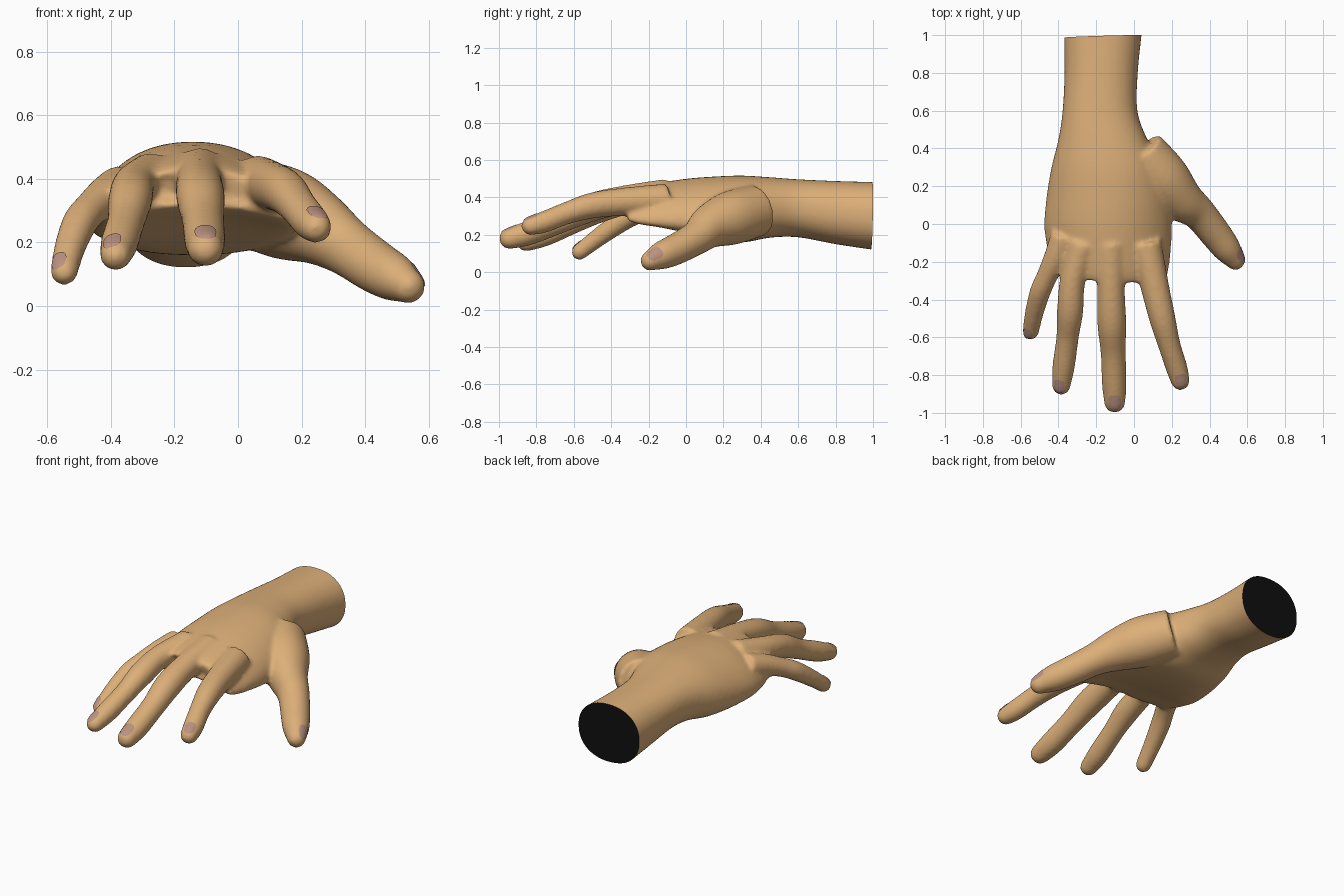
import bpy, bmesh, math
from mathutils import Vector

if "Cube" in bpy.data.objects:
    bpy.data.objects.remove(bpy.data.objects["Cube"])


def material(name, rgb):
    m = bpy.data.materials.new(name)
    m.diffuse_color = (*rgb, 1)
    m.use_nodes = True
    m.node_tree.nodes["Principled BSDF"].inputs["Base Color"].default_value = m.diffuse_color
    return m


skin = material("skin", (0.72, 0.43, 0.19))
nail_mat = material("nail", (0.50, 0.29, 0.22))
black = material("wrist_cut", (0.005, 0.005, 0.005))


def spline(pts, n):
    """Catmull-Rom through tuples of any length."""
    p = [Vector(q) for q in pts]
    p = [p[0] * 2 - p[1]] + p + [p[-1] * 2 - p[-2]]
    out = []
    for i in range(1, len(p) - 2):
        a, b, c, d = p[i - 1:i + 3]
        for k in range(n):
            t = k / n
            out.append((b * 2 + (c - a) * t + (a * 2 - b * 5 + c * 4 - d) * t ** 2
                        + (b * 3 - a - c * 3 + d) * t ** 3) * 0.5)
    return out + [p[-2]]


def loft(bm, rings):
    loops = [[bm.verts.new(v) for v in r] for r in rings]
    n = len(loops[0])
    for a, b in zip(loops, loops[1:]):
        for i in range(n):
            j = (i + 1) % n
            bm.faces.new((a[i], a[j], b[j], b[i]))
    bm.faces.new(loops[0][::-1])
    bm.faces.new(loops[-1])


def circle(c, side, up, r, n=24):
    return [c + (side * math.cos(2 * math.pi * i / n) + up * math.sin(2 * math.pi * i / n)) * r
            for i in range(n)]


def frame(t):
    side = t.cross(Vector((0, 0, 1))).normalized()
    return side, side.cross(t).normalized()


def digit(bm, pts):
    """Tube along x, y, z, radius with a rounded tip."""
    s = spline(pts, 6)
    c = [Vector(q[:3]) for q in s]
    rings = []
    for i, q in enumerate(s):
        t = (c[min(i + 1, len(c) - 1)] - c[max(i - 1, 0)]).normalized()
        rings.append(circle(c[i], *frame(t), q[3]))
    r = s[-1][3]
    for a in (20, 40, 58, 74, 85):
        a = math.radians(a)
        rings.append(circle(c[-1] + t * r * math.sin(a), *frame(t), r * math.cos(a)))
    loft(bm, rings)


# Palm and wrist sections: y, x left, x right, z top, z bottom, drop at the edges
PALM = [(1.06, -.37, .045, .48, .11, 0), (1.0, -.37, .04, .482, .12, 0),
        (.8, -.368, .02, .488, .15, 0), (.6, -.378, .018, .497, .187, 0),
        (.45, -.40, .07, .508, .185, .01), (.3, -.437, .15, .517, .16, .03),
        (.15, -.462, .19, .512, .18, .06), (0, -.475, .20, .50, .22, .085),
        (-.15, -.465, .195, .477, .27, .10), (-.26, -.44, .18, .455, .30, .10),
        (-.31, -.42, .165, .435, .32, .09)]

# Digit paths (x, y, z, radius) and the direction each nail faces
DIGITS = {
    "little_finger": ([(-.37, -.06, .375, .07), (-.415, -.18, .345, .064), (-.462, -.28, .305, .056),
                       (-.497, -.36, .262, .056), (-.528, -.47, .185, .050),
                       (-.547, -.57, .108, .044)], (-.35, 0, 1)),
    "ring_finger": ([(-.27, -.1, .41, .075), (-.325, -.3, .38, .068), (-.338, -.46, .335, .070),
                     (-.352, -.6, .267, .060), (-.372, -.75, .20, .060),
                     (-.385, -.855, .16, .050)], (-.25, 0, 1)),
    "middle_finger": ([(-.12, -.1, .42, .08), (-.122, -.33, .39, .074), (-.118, -.52, .342, .077),
                       (-.11, -.68, .272, .067), (-.105, -.84, .21, .066),
                       (-.102, -.943, .18, .057)], (0, 0, 1)),
    "index_finger": ([(.06, -.1, .39, .085), (.11, -.33, .377, .076), (.15, -.5, .357, .070),
                      (.187, -.64, .315, .060), (.225, -.76, .268, .058),
                      (.245, -.83, .248, .051)], (.1, 0, 1)),
    "thumb": ([(.03, .38, .33, .14), (.15, .24, .29, .145), (.25, .13, .245, .118),
               (.34, .06, .187, .092), (.43, -.05, .125, .084), (.49, -.13, .09, .076),
               (.535, -.19, .062, .055)], (.9, 0, .45)),
}

# Rough solid: palm loft plus digits
bm = bmesh.new()
rings = []
for y, x0, x1, zt, zb, drop in spline(PALM, 5):
    ring = []
    for i in range(48):
        a = 2 * math.pi * i / 48
        u = math.copysign(abs(math.cos(a)) ** .9, math.cos(a))
        v = math.copysign(abs(math.sin(a)) ** .9, math.sin(a))
        x = (x0 + x1) / 2 + u * (x1 - x0) / 2
        pull = max(0, -.22 - x) * max(0, -y) * 1.3
        ring.append(Vector((x, y + pull, (zt + zb) / 2 + v * (zt - zb) / 2 - drop * u * u)))
    rings.append(ring)
loft(bm, rings)
for pts, _ in DIGITS.values():
    digit(bm, pts)
bmesh.ops.recalc_face_normals(bm, faces=bm.faces)
mesh = bpy.data.meshes.new("hand")
bm.to_mesh(mesh)
bm.free()
hand = bpy.data.objects.new("hand", mesh)
bpy.context.collection.objects.link(hand)

# Fuse and soften the joins
bpy.context.view_layer.objects.active = hand
hand.select_set(True)
rm = hand.modifiers.new("fuse", 'REMESH')
rm.mode, rm.voxel_size = 'VOXEL', 0.011
sm = hand.modifiers.new("soften", 'SMOOTH')
sm.factor, sm.iterations = 0.5, 14
for name in ("fuse", "soften"):
    bpy.ops.object.modifier_apply(modifier=name)

# Slice the wrist flat and cap it black
mesh = hand.data
mesh.materials.clear()
mesh.materials.append(skin)
mesh.materials.append(black)
bm = bmesh.new()
bm.from_mesh(mesh)
cut = bmesh.ops.bisect_plane(bm, geom=bm.verts[:] + bm.edges[:] + bm.faces[:],
                             plane_co=(-.16, .993, .3), plane_no=(-.03, 1, -.02), clear_outer=True)
rim = [e for e in bm.edges if e.is_boundary]
for f in bm.faces:
    f.material_index = 0
for f in bmesh.ops.holes_fill(bm, edges=rim, sides=0)["faces"]:
    f.material_index = 1
bmesh.ops.recalc_face_normals(bm, faces=bm.faces)
bm.to_mesh(mesh)
bm.free()
bpy.ops.object.shade_smooth_by_angle(angle=math.radians(50))

# Nails: rounded patches wrapped onto the fingertips
for name, (pts, facing) in DIGITS.items():
    tip, r = Vector(pts[-1][:3]), pts[-1][3]
    t = (tip - Vector(pts[-2][:3])).normalized()
    n = Vector(facing)
    n = (n - t * n.dot(t)).normalized()
    side = t.cross(n)
    centre = tip - t * r * .1 + n * r * 1.02
    bm = bmesh.new()
    rows = []
    for k in range(1, 7):
        row = []
        for i in range(32):
            a = 2 * math.pi * i / 32
            u = math.copysign(abs(math.cos(a)) ** .75, math.cos(a))
            v = math.copysign(abs(math.sin(a)) ** .75, math.sin(a))
            row.append(centre + (side * u * .72 + t * v * .88) * r * k / 6)
        rows.append(row)
    loft(bm, rows)
    bm.faces.ensure_lookup_table()
    bm.faces.remove(bm.faces[-1])
    bmesh.ops.recalc_face_normals(bm, faces=bm.faces)
    bm.faces.ensure_lookup_table()
    if bm.faces[0].normal.dot(n) < 0:
        bmesh.ops.reverse_faces(bm, faces=bm.faces)
    me = bpy.data.meshes.new(name + "_nail")
    bm.to_mesh(me)
    bm.free()
    me.materials.append(nail_mat)
    me.shade_smooth()
    nail = bpy.data.objects.new(name + "_nail", me)
    bpy.context.collection.objects.link(nail)
    sw = nail.modifiers.new("wrap", 'SHRINKWRAP')
    sw.target, sw.offset = hand, 0.003
    sw.wrap_method, sw.wrap_mode = 'NEAREST_SURFACEPOINT', 'ABOVE_SURFACE'
